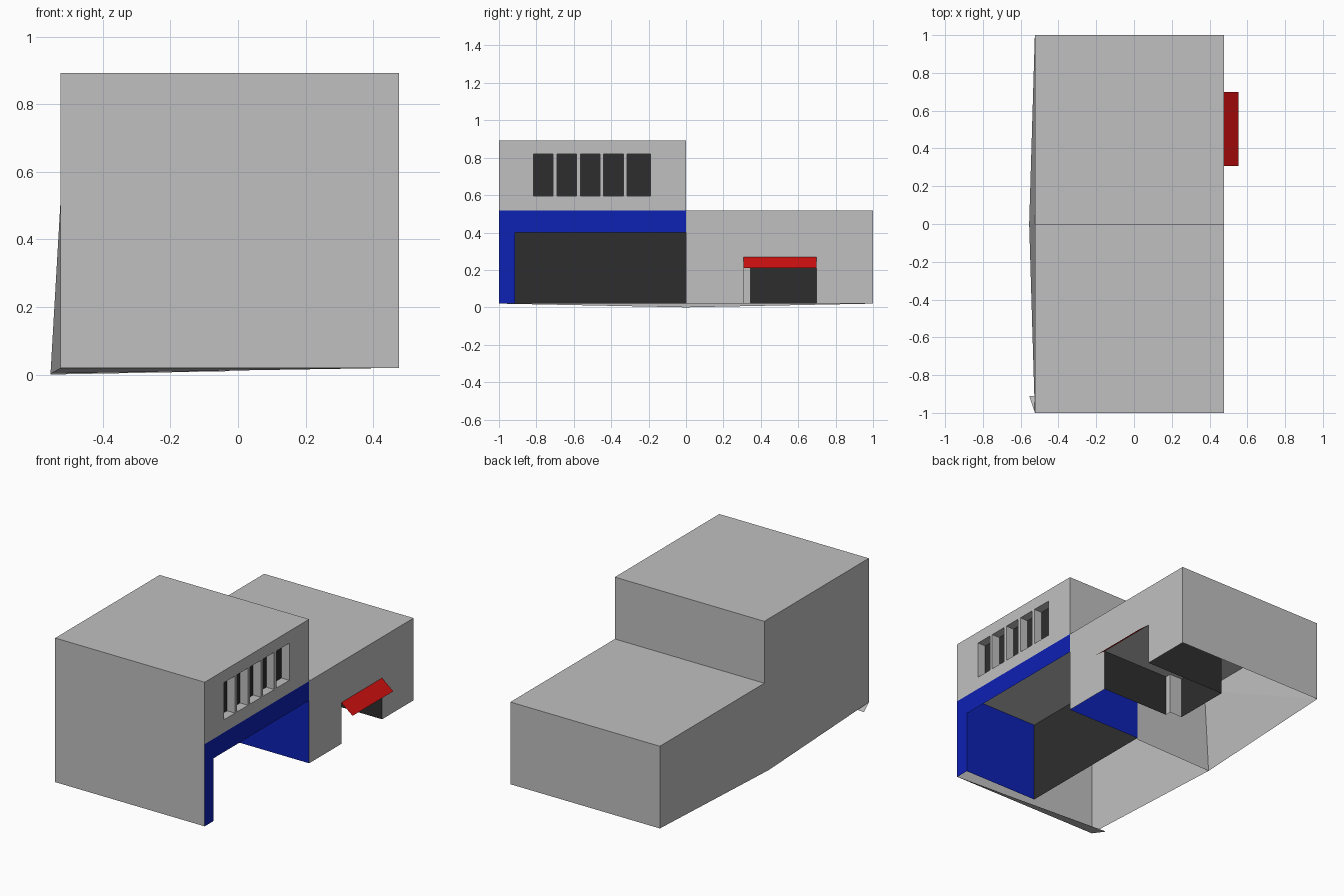
import bpy, bmesh

if "Cube" in bpy.data.objects:
    bpy.data.objects.remove(bpy.data.objects["Cube"])

def material(name, rgb):
    m = bpy.data.materials.new(name)
    m.diffuse_color = (*rgb, 1)
    m.use_nodes = True
    m.node_tree.nodes["Principled BSDF"].inputs["Base Color"].default_value = m.diffuse_color
    return m

GRAY = material("light gray", (0.53, 0.53, 0.53))
BLUE = material("deep blue", (0.004, 0.015, 0.45))
RED = material("awning red", (0.62, 0.005, 0.005))
DARK = material("charcoal", (0.027, 0.027, 0.027))

def sheet(name, faces):
    """Build thin walls from (material, corner points) pairs."""
    bm = bmesh.new()
    mats = list(dict.fromkeys(m for m, _ in faces))
    for m, pts in faces:
        f = bm.faces.new([bm.verts.new(p) for p in pts])
        f.material_index = mats.index(m)
    bmesh.ops.remove_doubles(bm, verts=bm.verts, dist=0.0005)
    me = bpy.data.meshes.new(name)
    bm.to_mesh(me)
    bm.free()
    for m in mats:
        me.materials.append(m)
    ob = bpy.data.objects.new(name, me)
    bpy.context.collection.objects.link(ob)
    return ob

L, R = -0.525, 0.477          # left and right walls
B, MID, TOP = 0.02, 0.518, 0.893   # wall foot, low roof, high roof
BULGE = (-0.555, 0, 0)        # kink at the foot of the left wall

def side_wall(name, mat, y0, y1, z0, z1, holes):
    """Right-hand wall split on hole edges, skipping the hole cells."""
    ys = sorted({y0, y1, *(v for h in holes for v in h[:2])})
    zs = sorted({z0, z1, *(v for h in holes for v in h[2:])})
    faces = []
    for a, b in zip(ys, ys[1:]):
        for c, d in zip(zs, zs[1:]):
            y, z = (a + b) / 2, (c + d) / 2
            if not any(h[0] < y < h[1] and h[2] < z < h[3] for h in holes):
                faces.append((mat, [(R, a, c), (R, b, c), (R, b, d), (R, a, d)]))
    return sheet(name, faces)

def recess(name, y0, y1, z0, z1, x, side, back, sill=False):
    """Box sunk into the right wall, open to the right and maybe below."""
    faces = [
        (back, [(x, y0, z0), (x, y1, z0), (x, y1, z1), (x, y0, z1)]),
        (side, [(R, y0, z0), (x, y0, z0), (x, y0, z1), (R, y0, z1)]),
        (side, [(x, y1, z0), (R, y1, z0), (R, y1, z1), (x, y1, z1)]),
        (GRAY, [(R, y0, z1), (x, y0, z1), (x, y1, z1), (R, y1, z1)])]
    if sill:
        faces.append((GRAY, [(R, y0, z0), (R, y1, z0), (x, y1, z0), (x, y0, z0)]))
    return sheet(name, faces)

# Tall front block and low rear block
sheet("front_wall", [(GRAY, [(L, -1, B), (R, -1, B), (R, -1, TOP), (L, -1, TOP)])])
sheet("high_roof", [(GRAY, [(L, -1, TOP), (R, -1, TOP), (R, 0, TOP), (L, 0, TOP)])])
sheet("low_roof", [(GRAY, [(L, 0, MID), (R, 0, MID), (R, 1, MID), (L, 1, MID)])])
sheet("rear_wall", [(GRAY, [(R, 1, B), (L, 1, B), (L, 1, MID), (R, 1, MID)])])
sheet("step_wall", [(GRAY, [(R, 0, MID), (L, 0, MID), (L, 0, TOP), (R, 0, TOP)])])
sheet("left_wall", [
    (GRAY, [(L, 0, MID), (L, 0, TOP), (L, -1, TOP), (L, -1, MID)]),
    (GRAY, [(L, 0, MID), (L, -1, MID), (L, -1, B)]),
    (GRAY, [(L, 0, MID), (L, -1, B), BULGE]),
    (GRAY, [(L, 0, MID), BULGE, (L, 1, B)]),
    (GRAY, [(L, 0, MID), (L, 1, B), (L, 1, MID)])])

# Divider between the blocks, beside the garage
GX = -0.025
sheet("divider_wall", [(GRAY, [(GX, 0, 0.01), BULGE, (L, 0, MID), (GX, 0, MID)])])

# Sliver under the front wall
sheet("front_foot", [(GRAY, [(R, -1, B), (L, -1, B), (-0.555, -0.91, 0.003)])])

# Garage bay with blue surround
side_wall("garage_surround", BLUE, -1, 0, B, MID, [(-0.915, 0, B, 0.40)])
recess("garage_bay", -0.915, 0, B, 0.51, GX, BLUE, DARK)

# Upper wall with five sunken windows
windows = [(-0.815 + 0.125 * i, -0.71 + 0.125 * i, 0.595, 0.82) for i in range(4)]
windows.append((-0.315, -0.19, 0.595, 0.82))
side_wall("upper_side_wall", GRAY, -1, 0, MID, TOP, windows)
for i, w in enumerate(windows):
    recess(f"window_{i + 1}", *w, R - 0.053, GRAY, DARK, True)

# Rear block side wall and its doorway
Y0, Y1, DZ, DX, JX, JY = 0.308, 0.698, 0.27, -0.065, 0.02, 0.345
side_wall("rear_side_wall", GRAY, 0, 1, B, MID, [(Y0, Y1, B, DZ)])
path = [((R, Y1), (DX, Y1), DARK), ((DX, Y1), (DX, JY), DARK),
        ((DX, JY), (JX, JY), GRAY), ((JX, JY), (JX, Y0), GRAY),
        ((JX, Y0), (R, Y0), DARK)]
doorway = [(m, [(*b, B), (*a, B), (*a, DZ), (*b, DZ)]) for a, b, m in path]
doorway.append((GRAY, [(*a, DZ) for a, _, _ in path] + [(R, Y0, DZ)]))
sheet("doorway", doorway)

# Sloping awning over the door
sheet("awning", [(RED, [(R, Y0, DZ), (0.552, Y0, 0.21), (0.552, Y1, 0.21), (R, Y1, DZ)])])
